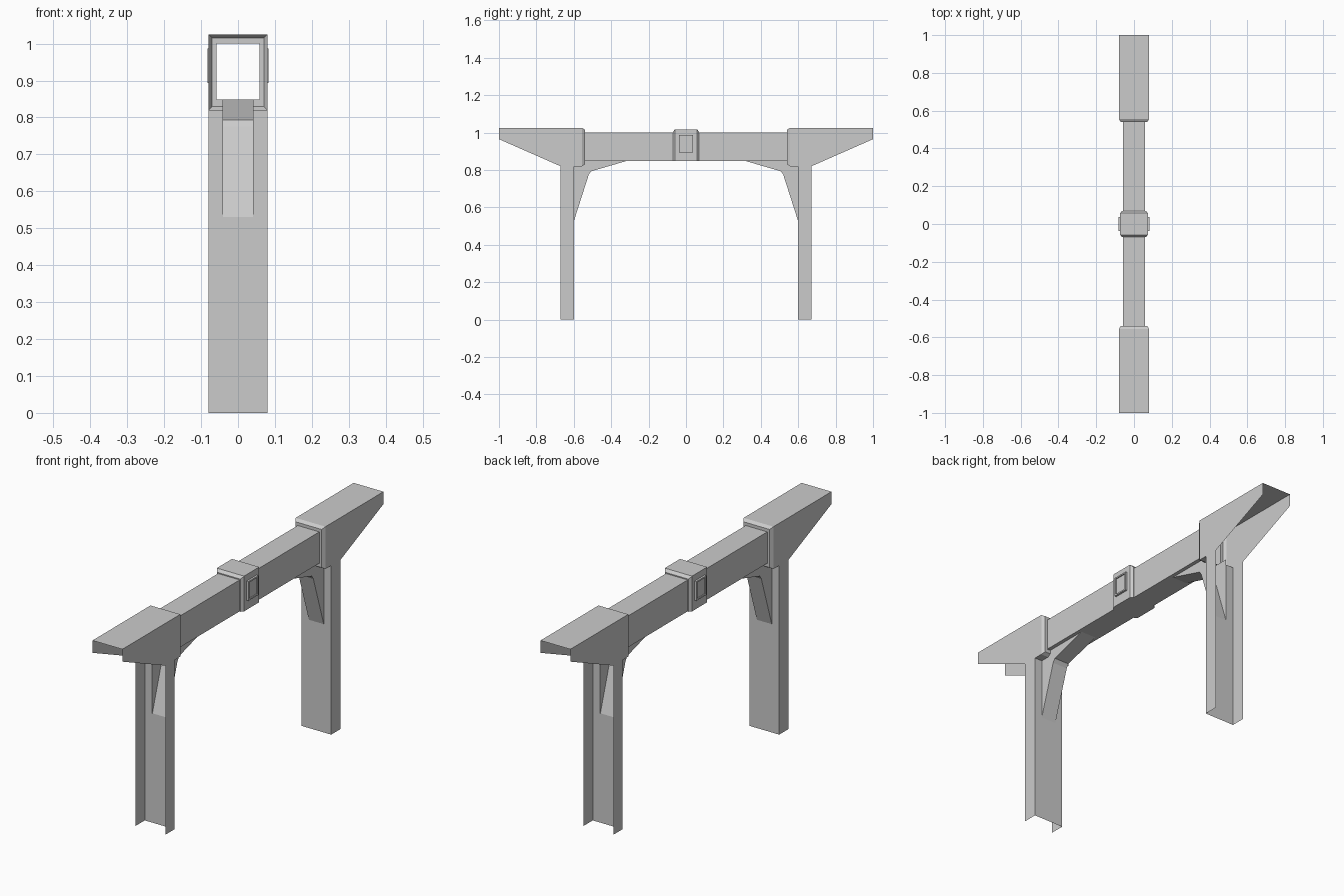
import bpy, bmesh

if "Cube" in bpy.data.objects:
    bpy.data.objects.remove(bpy.data.objects["Cube"])


def make(name, faces, mirror=(False, False)):
    """Build a thin-shell mesh from polygons given as coordinate loops."""
    bm = bmesh.new()
    for loop in faces:
        bm.faces.new([bm.verts.new(p) for p in loop])
    bmesh.ops.remove_doubles(bm, verts=bm.verts, dist=0.0005)
    bmesh.ops.recalc_face_normals(bm, faces=bm.faces)
    mesh = bpy.data.meshes.new(name)
    bm.to_mesh(mesh)
    bm.free()
    ob = bpy.data.objects.new(name, mesh)
    bpy.context.collection.objects.link(ob)
    if any(mirror):
        m = ob.modifiers.new("mirror", 'MIRROR')
        m.use_axis = (mirror[0], mirror[1], False)
        m.use_mirror_merge = False
    return ob


def loft(rings, closed):
    """Quads joining successive rings of equal point count."""
    out = []
    for a, b in zip(rings, rings[1:]):
        n = len(a)
        for i in range(n if closed else n - 1):
            j = (i + 1) % n
            out.append([a[i], a[j], b[j], b[i]])
    return out


def rect(hx, z0, z1, y):
    return [(hx, y, z0), (hx, y, z1), (-hx, y, z1), (-hx, y, z0)]


def notched(hx, z0, z1, y):
    return [(B, y, z0)] + rect(hx, z0, z1, y) + [(-B, y, z0)]


W, B = 0.08, 0.04            # half widths of post and brace
IN, OUT = 0.60, 0.67         # inner and outer y of post
Z0, Z1 = 0.82, 1.025         # bottom and top of the end cap
BW, BZ0, BZ1 = 0.058, 0.848, 1.0

# Hollow beam
make("beam", loft([rect(BW, BZ0, BZ1, -0.54), rect(BW, BZ0, BZ1, 0.54)], True))

# Flared end caps, open at the outer end and below
cap = loft([notched(W, Z0, Z1, IN), notched(W, Z0, Z1, 0.556),
            notched(0.07, 0.83, 1.015, 0.54), notched(BW, BZ0, BZ1, 0.54)], False)
for x in (W, -W):
    cap.append([(x, IN, Z0), (x, OUT, Z0), (x, 1, 0.965), (x, 1, Z1), (x, IN, Z1)])
cap.append([(W, IN, Z1), (W, 1, Z1), (-W, 1, Z1), (-W, IN, Z1)])
make("end_cap", cap, (False, True))

# Channel posts, open on the outer side, with a slot where the brace meets
post = []
for s in (1, -1):
    post.append([(s*W, IN, 0), (s*W, OUT, 0), (s*W, OUT, Z0), (s*W, IN, Z0)])
    post.append([(s*B, IN, 0.53), (s*W, IN, 0.53), (s*W, IN, Z0), (s*B, IN, Z0)])
post.append([(-W, IN, 0), (W, IN, 0), (W, IN, 0.53), (B, IN, 0.53),
             (-B, IN, 0.53), (-W, IN, 0.53)])
make("post", post, (False, True))

# Hollow corner braces
prof = [(IN, 0.525), (0.52, 0.775), (0.508, 0.793), (0.32, BZ0)]
brace = loft([[(x, y, z) for y, z in prof] for x in (-B, B)], False)
for x in (-B, B):
    brace.append([(x, y, z) for y, z in prof] + [(x, IN, BZ0)])
make("brace", brace, (False, True))

# Chamfered band around the middle of the beam
make("centre_band", loft([rect(BW, 0.847, 1.0, -0.07), rect(0.063, 0.847, 1.005, -0.07),
                          rect(0.073, 0.847, 1.018, -0.058), rect(0.073, 0.847, 1.018, 0.058),
                          rect(0.063, 0.847, 1.005, 0.07), rect(BW, 0.847, 1.0, 0.07)], True))


# Raised side plaques with a recessed panel
def plaque_ring(x, inset):
    hy, a, b = 0.038 - inset, 0.893 + inset, 0.987 - inset
    return [(x, -hy, a), (x, hy, a), (x, hy, b), (x, -hy, b)]


rings = [plaque_ring(0.073, 0), plaque_ring(0.083, 0), plaque_ring(0.083, 0.007),
         plaque_ring(0.078, 0.007)]
make("side_plaque", loft(rings, True) + [rings[-1]], (True, False))
